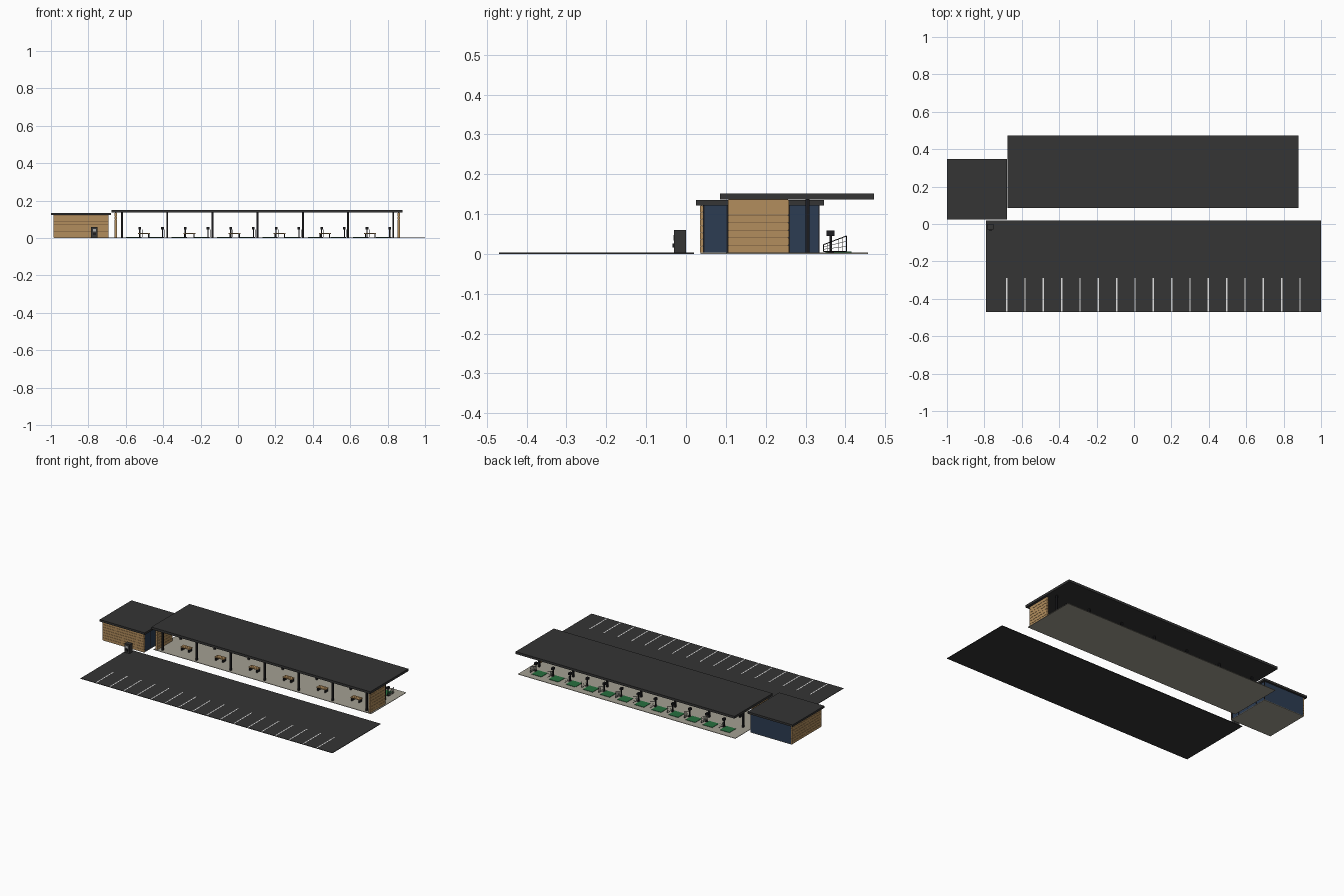
import bpy, bmesh
from mathutils import Vector

if "Cube" in bpy.data.objects:
    bpy.data.objects.remove(bpy.data.objects["Cube"])


def mat(name, rgb):
    m = bpy.data.materials.new(name)
    m.diffuse_color = (*rgb, 1)
    m.use_nodes = True
    m.node_tree.nodes["Principled BSDF"].inputs["Base Color"].default_value = m.diffuse_color
    return m


CHAR = mat("charcoal", (0.035, 0.035, 0.035))
BLACK = mat("black metal", (0.012, 0.012, 0.014))
WOOD = mat("timber", (0.45, 0.27, 0.11))
DARKWOOD = mat("dark timber", (0.16, 0.09, 0.04))
NAVY = mat("navy glass", (0.025, 0.045, 0.085))
CONC = mat("concrete", (0.37, 0.35, 0.29))
GREEN = mat("turf green", (0.02, 0.16, 0.05))
WHITE = mat("white paint", (0.75, 0.75, 0.75))
GREY = mat("light grey", (0.4, 0.4, 0.4))


def boxes(name, material, items):
    """One object from several boxes given as (x0, x1, y0, y1, z0, z1)."""
    bm = bmesh.new()
    for x0, x1, y0, y1, z0, z1 in items:
        r = bmesh.ops.create_cube(bm, size=1)
        for v in r["verts"]:
            v.co = Vector((x1 if v.co.x > 0 else x0,
                           y1 if v.co.y > 0 else y0,
                           z1 if v.co.z > 0 else z0))
    me = bpy.data.meshes.new(name)
    bm.to_mesh(me)
    bm.free()
    me.materials.append(material)
    ob = bpy.data.objects.new(name, me)
    bpy.context.collection.objects.link(ob)
    return ob


def rods(name, material, segments, r):
    """Thin straight rods between point pairs."""
    cu = bpy.data.curves.new(name, 'CURVE')
    cu.dimensions = '3D'
    cu.bevel_depth = r
    cu.bevel_resolution = 0
    for a, b in segments:
        sp = cu.splines.new('POLY')
        sp.points.add(1)
        sp.points[0].co = (*a, 1)
        sp.points[1].co = (*b, 1)
    cu.materials.append(material)
    ob = bpy.data.objects.new(name, cu)
    bpy.context.collection.objects.link(ob)
    return ob


def plank_wall(name, x0, x1, y0, y1, z1, n=7):
    """Dark core with stacked planks standing slightly proud."""
    e, gap = 0.0015, 0.0012
    boxes(name + "_core", DARKWOOD, [(x0 + e, x1 - e, y0 + e, y1 - e, 0.002, z1)])
    h = (z1 - 0.003) / n
    boxes(name + "_planks", WOOD,
          [(x0, x1, y0, y1, 0.003 + i * h, 0.003 + (i + 1) * h - gap) for i in range(n)])


# Car park with bay lines
boxes("car_park", CHAR, [(-0.79, 1.0, -0.47, 0.02, 0, 0.003)])
boxes("bay_lines", WHITE, [(-0.684 + 0.098 * i, -0.677 + 0.098 * i, -0.467, -0.288, 0.003, 0.0036)
                           for i in range(17)])

# Ticket machine in the car park corner
boxes("machine_body", CHAR, [(-0.786, -0.75, -0.03, 0, 0.003, 0.06)])
boxes("machine_panel", GREY, [(-0.776, -0.76, -0.031, -0.029, 0.034, 0.048)])
boxes("machine_tray", BLACK, [(-0.776, -0.76, -0.034, -0.029, 0.016, 0.026)])

# Small building
boxes("office_floor", CONC, [(-0.985, -0.692, 0.037, 0.335, 0, 0.003)])
boxes("office_roof", CHAR, [(-1.0, -0.68, 0.025, 0.347, 0.122, 0.135)])
plank_wall("office_front_wall", -0.987, -0.692, 0.035, 0.043, 0.122)
plank_wall("office_left_wall", -0.987, -0.979, 0.0435, 0.334, 0.122)
boxes("office_glazing", NAVY, [(-0.7, -0.694, 0.043, 0.335, 0.003, 0.122),
                               (-0.979, -0.694, 0.328, 0.335, 0.003, 0.122)])
boxes("office_mullions", BLACK,
      [(-0.696, -0.692, y, y + 0.003, 0.003, 0.122) for y in (0.043, 0.102, 0.18, 0.258, 0.332)])

# Range shelter: slab, roof, timber end walls
boxes("shelter_slab", CONC, [(-0.67, 0.875, 0.1, 0.457, 0, 0.003)])
boxes("shelter_roof", CHAR, [(-0.675, 0.88, 0.085, 0.472, 0.136, 0.151)])
plank_wall("left_end_wall", -0.66, -0.647, 0.105, 0.258, 0.136)
plank_wall("right_end_wall", 0.853, 0.866, 0.105, 0.258, 0.136)

# Two rows of columns
boxes("columns", BLACK, [(-0.625 + 0.2417 * i, -0.615 + 0.2417 * i, y, y + 0.01, 0.003, 0.136)
                         for i in range(7) for y in (0.115, 0.3)])

# Benches, one per bay
seats, legs = [], []
for i in range(6):
    c = -0.502 + 0.2417 * i
    seats += [(c - 0.032, c + 0.032, 0.178 + k, 0.188 + k, 0.022, 0.027) for k in (0, 0.0115, 0.023)]
    legs += [(c + s - 0.003, c + s + 0.003, 0.18, 0.209, 0.003, 0.022) for s in (-0.025, 0.025)]
boxes("bench_seats", WOOD, seats)
boxes("bench_legs", BLACK, legs)

# Twelve tee bays: turf mat, screen on a post, wire divider
mats, posts, screens, trays, frame, wires = [], [], [], [], [], []
for i in range(12):
    c = -0.565 + 0.1215 * i
    x = c + 0.04
    mats.append((c - 0.034, c + 0.034, 0.35, 0.415, 0.003, 0.0055))
    posts += [(x - 0.003, x + 0.003, 0.36, 0.366, 0.003, 0.046),
              (x - 0.008, x + 0.008, 0.355, 0.371, 0.003, 0.006)]
    screens.append((x - 0.007, x + 0.007, 0.353, 0.373, 0.045, 0.059))
    d = x + 0.012
    p = [(d, 0.345, 0.006), (d, 0.403, 0.006), (d, 0.403, 0.045), (d, 0.345, 0.023)]
    frame += [(p[k], p[(k + 1) % 4]) for k in range(4)]
    for k in range(1, 6):
        t = k / 6
        y, top = 0.345 + 0.058 * t, 0.023 + 0.022 * t
        wires.append(((d, y, 0.006), (d, y, top)))
    for t in (0.33, 0.66):
        wires.append(((d, 0.345, 0.006 + 0.017 * t), (d, 0.403, 0.006 + 0.039 * t)))
boxes("turf_mats", GREEN, mats)
boxes("screen_posts", BLACK, posts)
boxes("screens", BLACK, screens)
rods("divider_frames", BLACK, frame, 0.0012)
rods("divider_wires", GREY, wires, 0.0006)
